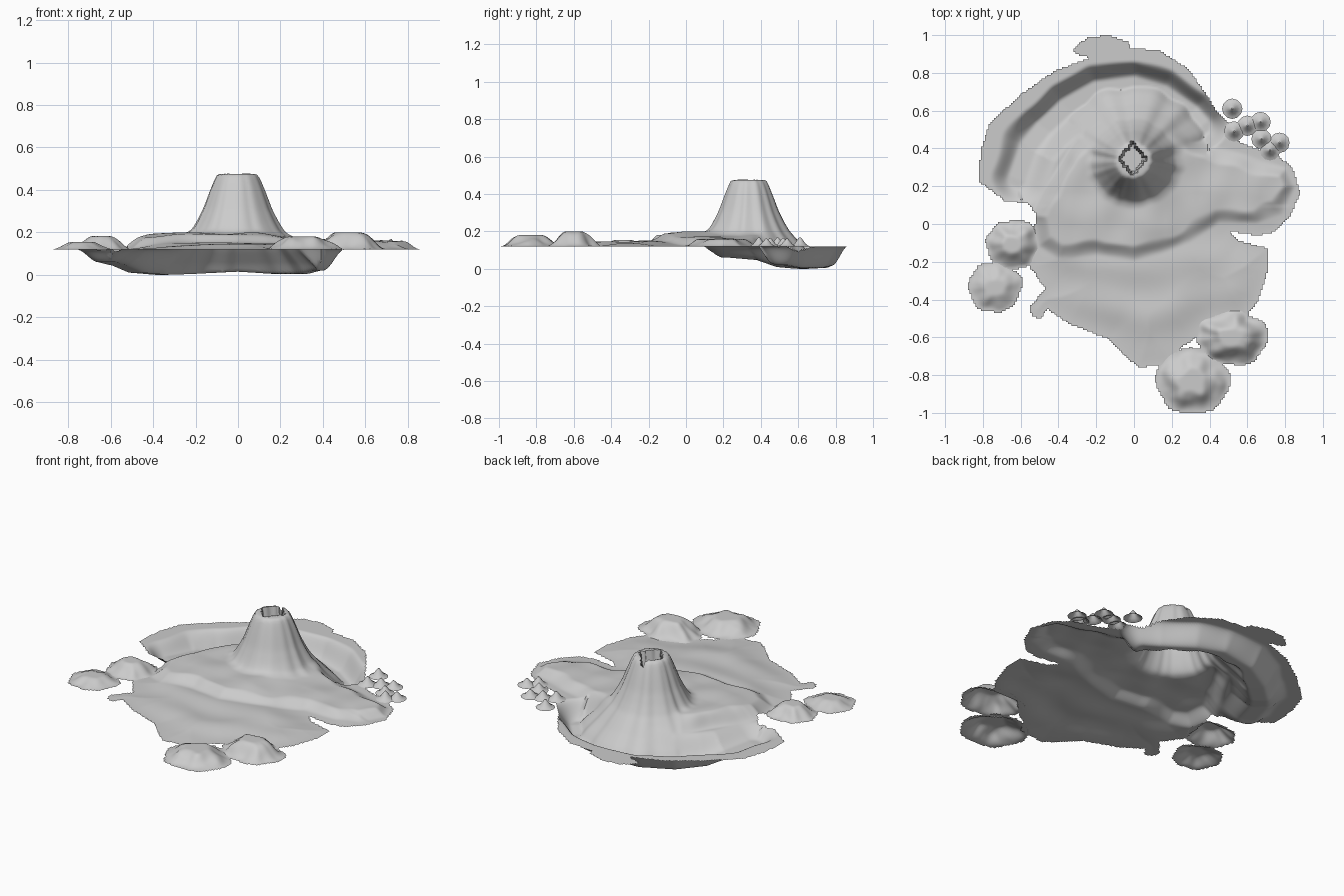
import bpy, bmesh, math
from mathutils import Vector, noise

if "Cube" in bpy.data.objects:
    bpy.data.objects.remove(bpy.data.objects["Cube"])

SEA, STEP = 0.12, 0.01


def smooth(a, b, x):
    t = max(0.0, min(1.0, (x - a) / (b - a)))
    return t * t * (3 - 2 * t)


def seg_dist(x, y, a, b):
    dx, dy = b[0] - a[0], b[1] - a[1]
    t = max(0.0, min(1.0, ((x - a[0]) * dx + (y - a[1]) * dy) / (dx * dx + dy * dy)))
    return math.hypot(x - a[0] - t * dx, y - a[1] - t * dy), t


def edge_dist(x, y, poly):
    return min(seg_dist(x, y, poly[i - 1], poly[i])[0] for i in range(len(poly)))


def inside(x, y, poly):
    hit = False
    for i in range(len(poly)):
        (ax, ay), (bx, by) = poly[i - 1], poly[i]
        if (ay > y) != (by > y) and x < (bx - ax) * (y - ay) / (by - ay) + ax:
            hit = not hit
    return hit


def lerp_profile(pts, r):
    for (r0, z0), (r1, z1) in zip(pts, pts[1:]):
        if r <= r1:
            return z0 + (z1 - z0) * max(0.0, (r - r0) / (r1 - r0))
    return pts[-1][1]


def wobble(x, y, f, s=0.0):
    return noise.noise(Vector((x * f, y * f, s)))


def finish(name, bm):
    me = bpy.data.meshes.new(name)
    bm.to_mesh(me)
    bm.free()
    ob = bpy.data.objects.new(name, me)
    bpy.context.collection.objects.link(ob)
    bpy.ops.object.select_all(action='DESELECT')
    ob.select_set(True)
    bpy.context.view_layer.objects.active = ob
    bpy.ops.object.shade_smooth_by_angle(angle=math.radians(45))


def sheet(name, outline, height):
    """Grid of small quads clipped to an outline and raised by a height function."""
    bm = bmesh.new()
    verts = {}

    def vert(i, j):
        if (i, j) not in verts:
            x, y = i * STEP, j * STEP
            verts[i, j] = bm.verts.new((x, y, height(x, y)))
        return verts[i, j]
    n = round(1 / STEP)
    for i in range(-n, n):
        for j in range(-n, n):
            if inside((i + .5) * STEP, (j + .5) * STEP, outline):
                bm.faces.new([vert(i, j), vert(i + 1, j), vert(i + 1, j + 1), vert(i, j + 1)])
    finish(name, bm)


# Main land: outline, raised shelf, trench path (x, y, depth), cone profile (r, z)
coast = [(-.32, .93), (-.25, .985), (-.14, 1), (-.03, .965), (-.02, .935), (.14, .915), (.29, .82),
         (.38, .69), (.43, .61), (.5, .53), (.49, .47), (.61, .41), (.75, .37), (.84, .3),
         (.88, .16), (.83, .05), (.75, -.04), (.66, -.06), (.51, -.04), (.56, -.09), (.71, -.13),
         (.71, -.25), (.66, -.4), (.59, -.5), (.43, -.5), (.39, -.53), (.32, -.61), (.24, -.66),
         (.2, -.74), (.03, -.76), (-.06, -.69), (-.13, -.61), (-.34, -.53), (-.46, -.45),
         (-.49, -.5), (-.54, -.49), (-.55, -.44), (-.47, -.34), (-.55, -.23), (-.52, .05),
         (-.56, .11), (-.68, .12), (-.825, .23), (-.81, .4), (-.76, .54), (-.58, .7),
         (-.42, .81), (-.23, .88), (-.31, .9)]
shelf = [(-.56, .05), (-.51, -.12), (-.4, -.19), (-.2, -.17), (0, -.2), (.15, -.16), (.3, -.1),
         (.45, .0), (.65, .0), (.79, .05), (.86, .2), (.81, .3), (.6, .37), (.42, .42),
         (.28, .5), (.12, .57), (-.12, .57), (-.3, .47), (-.41, .3), (-.5, .15)]
trench = [(.36, .52, .1), (.3, .59, .115), (.15, .69, .115), (0, .735, .105), (-.2, .71, .115),
          (-.36, .62, .12), (-.48, .51, .11), (-.56, .41, .075), (-.62, .24, .06)]
cone = [(0, .48), (.08, .475), (.095, .47), (.11, .44), (.13, .39), (.16, .31), (.19, .25),
        (.22, .2), (.26, .155), (.3, .11), (.36, .05), (.45, -.06)]


def land_height(x, y):
    cx, cy = x + .003, y - .335
    r, a = math.hypot(cx, cy), math.atan2(cy, cx)
    z = SEA
    # gently stepped front plain
    if y < .1:
        step = .85 + .2 * math.sin(22 * (y - .35 * x * x)) + .3 * wobble(x, y, 4)
        z += .03 * smooth(0, .25, edge_dist(x, y, coast)) * step
    # raised shelf with a soft rim
    if inside(x, y, shelf):
        top = SEA + .04 + .035 * (1 - smooth(.2, .6, math.hypot(x + .12, y - .15)))
        top += .012 * wobble(x, y, 6)
        z += (max(top, z) - z) * smooth(0, .09 + .04 * wobble(x, y, 7), edge_dist(x, y, shelf))
    # moat-like trench behind the mountain: steep outside, long slope inside
    d, t, p, q = min((seg_dist(x, y, p, q) + (p, q) for p, q in zip(trench, trench[1:])),
                     key=lambda k: k[0])
    near = [p[i] + (q[i] - p[i]) * t for i in range(3)]
    inner = r < math.hypot(near[0], near[1] - .335)
    wide = .17 if inner else .14 + .025 * wobble(x, y, 5)
    z -= near[2] * (1 - smooth(.04, wide, d))
    # volcano cone with flutes, blended into the land
    if r < .44:
        flute = 1 + .07 * noise.noise(Vector((math.cos(a) * 4, math.sin(a) * 4, 2)))
        c = lerp_profile(cone, r * flute)
        k = .04
        h = max(0.0, k - abs(z - c)) / k
        z = max(z, c) + h * h * k / 4 * (1 - smooth(.26, .4, r))
        # crater
        if abs(cx + .005) / .07 + abs(cy - .01) / .085 < 1 + .06 * math.sin(9 * a):
            z = .37
    return max(0.0, z)


sheet("volcano_land", coast, land_height)


# Flat-topped rugged islets: centre, radii, height
def islet(name, cx, cy, rx, ry, h, seed):
    def scale(a):
        return 1 + .16 * noise.noise(Vector((math.cos(a) * 1.8, math.sin(a) * 1.8, seed)))
    ring = [(cx + rx * scale(a) * math.cos(a), cy + ry * scale(a) * math.sin(a))
            for a in (k * math.tau / 40 for k in range(40))]

    def height(x, y):
        u, v = (x - cx) / rx, (y - cy) / ry
        r = math.hypot(u, v) / scale(math.atan2(v, u)) + .12 * wobble(x, y, 14, seed)
        return SEA + h * (1 - smooth(.3, .98, r))
    sheet(name, ring, height)


islet("left_islet_inner", -.64, -.11, .14, .13, .062, 1)
islet("left_islet_outer", -.735, -.335, .14, .13, .035, 2)
islet("front_islet_inner", .52, -.6, .19, .14, .08, 3)
islet("front_islet_outer", .305, -.83, .195, .18, .06, 4)


# Cluster of small sea stacks with flared feet
def sea_stack(name, x, y, h):
    prof = [(.054, 0), (.043, .004), (.03, .013), (.017, .03), (.004, .046)]
    bm = bmesh.new()
    rings = [[bm.verts.new((x + r * math.cos(k * math.tau / 12), y + r * math.sin(k * math.tau / 12),
                            SEA + z * h)) for k in range(12)] for r, z in prof]
    for lo, hi in zip(rings, rings[1:]):
        for k in range(12):
            bm.faces.new([lo[k - 1], lo[k], hi[k], hi[k - 1]])
    bm.faces.new(rings[-1])
    finish(name, bm)


stacks = [(.52, .61), (.6, .52), (.67, .54), (.53, .49), (.675, .45), (.77, .43), (.72, .39)]
for n, (x, y) in enumerate(stacks):
    sea_stack(f"sea_stack_{n + 1}", x, y, 1.05 - .08 * (n % 3))
